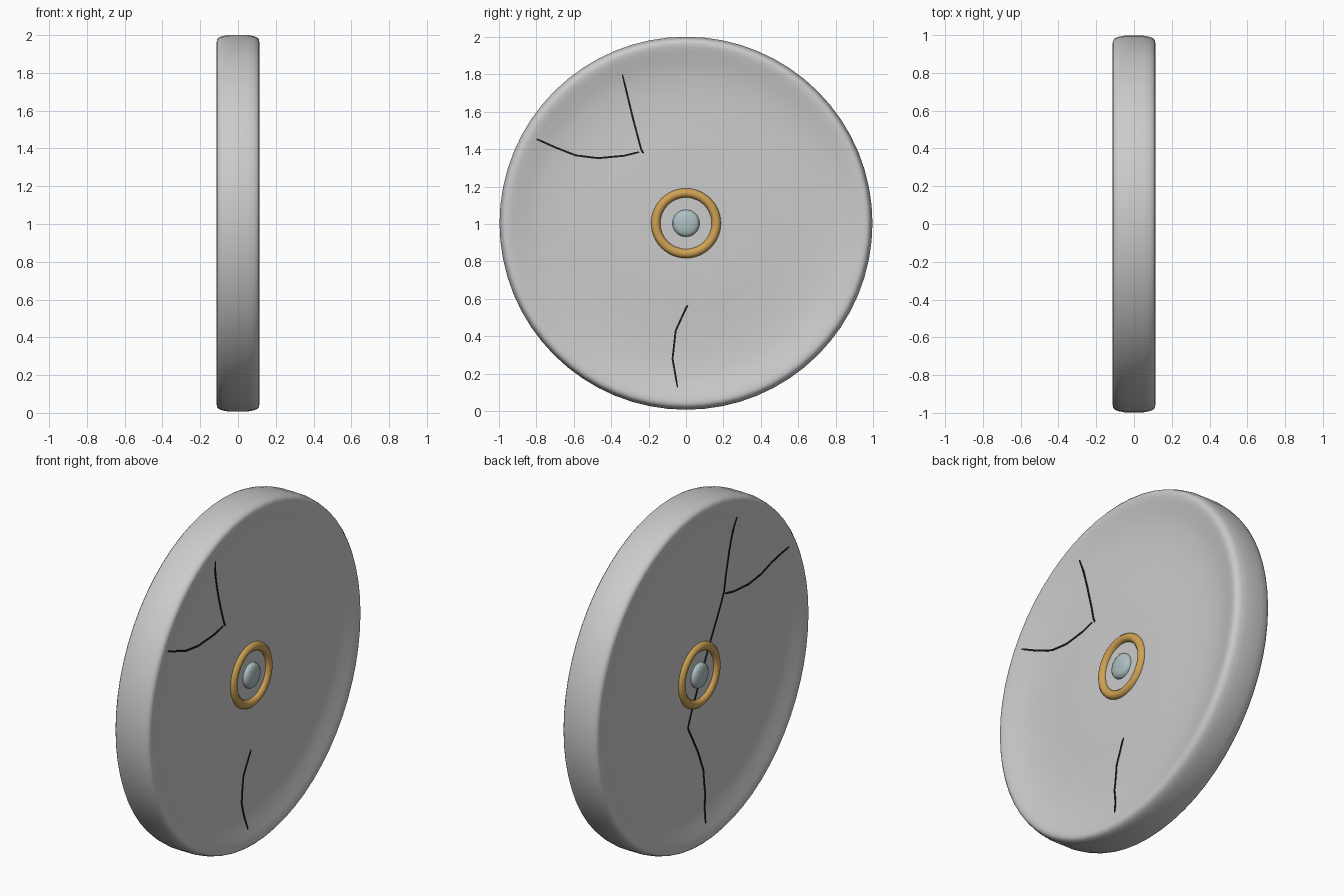
import bpy, bmesh
from math import cos, sin, pi, radians, hypot

if "Cube" in bpy.data.objects:
    bpy.data.objects.remove(bpy.data.objects["Cube"])

CZ, R = 1.004, 0.997


def material(name, rgb):
    m = bpy.data.materials.new(name)
    m.diffuse_color = (*rgb, 1)
    m.use_nodes = True
    m.node_tree.nodes["Principled BSDF"].inputs["Base Color"].default_value = m.diffuse_color
    return m


def make(name, verts, faces, mat=None, angle=40):
    me = bpy.data.meshes.new(name)
    me.from_pydata(verts, [], faces)
    bm = bmesh.new()
    bm.from_mesh(me)
    bmesh.ops.remove_doubles(bm, verts=bm.verts, dist=1e-5)
    bmesh.ops.recalc_face_normals(bm, faces=bm.faces)
    bm.to_mesh(me)
    bm.free()
    ob = bpy.data.objects.new(name, me)
    bpy.context.collection.objects.link(ob)
    if mat:
        me.materials.append(mat)
    bpy.ops.object.select_all(action='DESELECT')
    ob.select_set(True)
    bpy.context.view_layer.objects.active = ob
    bpy.ops.object.shade_smooth_by_angle(angle=radians(angle))
    return ob


def lathe(name, profile, n, mat=None, closed=False):
    """Spin (x, radius) points around the wheel's x axis."""
    verts = [(x, r * cos(2 * pi * i / n), CZ + r * sin(2 * pi * i / n))
             for i in range(n) for x, r in profile]
    k = len(profile)
    faces = []
    for i in range(n):
        a, b = i * k, (i + 1) % n * k
        for j in range(k if closed else k - 1):
            q = (j + 1) % k
            faces.append((a + j, a + q, b + q, b + j))
    if not closed:
        faces += [tuple(i * k for i in range(n)), tuple(i * k + k - 1 for i in range(n))]
    return make(name, verts, faces, mat, 60)


bronze = material("bronze", (0.62, 0.36, 0.09))
pale = material("pale_stone", (0.42, 0.53, 0.54))
dark = material("crack_dark", (0.01, 0.01, 0.01))

# stone disc: raised centre, shallow dish, rounded rim
half = [(0.082, 0.02), (0.082, 0.2), (0.081, 0.38), (0.078, 0.46), (0.073, 0.55),
        (0.072, 0.68), (0.077, 0.79), (0.090, 0.86), (0.105, 0.915), (0.111, 0.94),
        (0.113, 0.958), (0.111, 0.973), (0.101, 0.984), (0.082, 0.991), (0.05, R)]
lathe("stone_disc", half + [(0, R)] + [(-x, r) for x, r in reversed(half)], 64)

# bronze ring on each face and domed hub through the centre
for side, label in ((1, "right"), (-1, "left")):
    tube = [(side * 0.08 + 0.025 * cos(t * pi / 6), 0.162 + 0.025 * sin(t * pi / 6))
            for t in range(12)]
    lathe(label + "_ring", tube, 48, bronze, closed=True)
dome = [(0.113, 0.01), (0.111, 0.035), (0.106, 0.056), (0.098, 0.069), (0.08, 0.073)]
lathe("hub", dome + [(-x, r) for x, r in reversed(dome)], 32, pale)


def surface(r):
    """Half thickness of the disc at radius r."""
    for (x0, r0), (x1, r1) in zip(half, half[1:]):
        if r0 <= r <= r1:
            return x0 + (x1 - x0) * (r - r0) / (r1 - r0)
    return half[0][0]


# cracks: thin sheets running through the disc, just proud of its faces
def crack(name, points, steps=4):
    path = [tuple(a + (b - a) * s / steps for a, b in zip(p, q))
            for p, q in zip(points, points[1:]) for s in range(steps)] + [points[-1]]
    n = len(path)
    verts, faces = [], []
    for i, (y, z) in enumerate(path):
        p, q = path[max(i - 1, 0)], path[min(i + 1, n - 1)]
        dy, dz = q[0] - p[0], q[1] - p[1]
        d = hypot(dy, dz)
        w = 0.003 if i in (0, n - 1) else 0.005
        oy, oz = -dz / d * w, dy / d * w
        r = hypot(y, z - CZ)
        left = -surface(r) - 0.003
        # the right edge sinks below the raised centre
        right = surface(r) + (0.003 if r > 0.45 else -0.006)
        verts += [(left, y + oy, z + oz), (left, y - oy, z - oz),
                  (right, y - oy, z - oz), (right, y + oy, z + oz)]
    for i in range(n - 1):
        a, b = i * 4, i * 4 + 4
        for j in range(4):
            k = (j + 1) % 4
            faces.append((a + j, a + k, b + k, b + j))
    e = (n - 1) * 4
    faces += [(0, 1, 2, 3), (e, e + 1, e + 2, e + 3)]
    make(name, verts, faces, dark, 30)


crack("main_crack", [(-0.34, 1.80), (-0.285, 1.57), (-0.24, 1.40),
                     (-0.09, 1.13), (0.065, 0.82), (0.1, 0.73), (0.0, 0.55),
                     (-0.055, 0.43), (-0.072, 0.28), (-0.045, 0.125)])
crack("branch_crack", [(-0.25, 1.385), (-0.33, 1.365), (-0.47, 1.352), (-0.59, 1.367),
                       (-0.7, 1.41), (-0.8, 1.455)])
